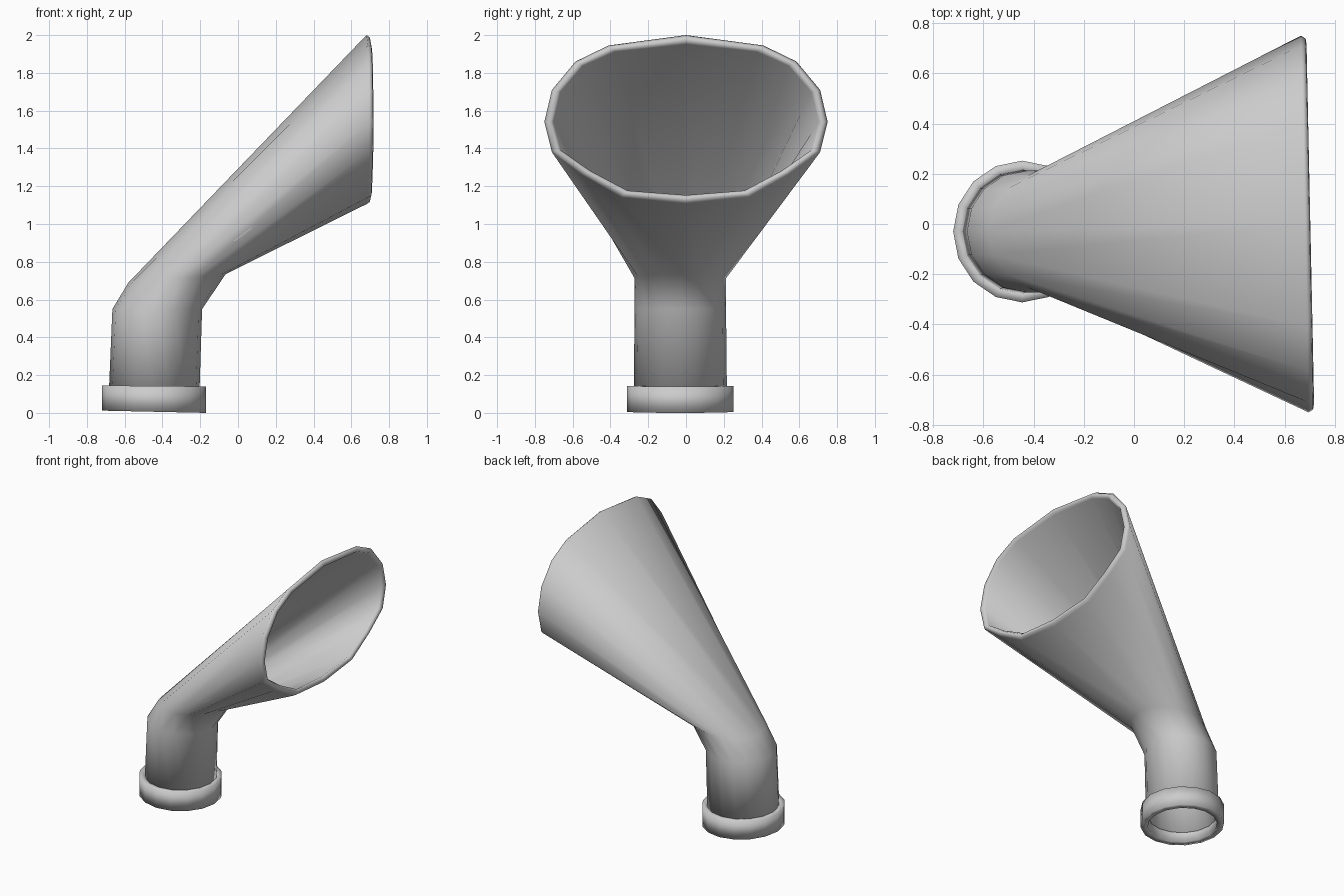
import bpy, bmesh
from math import sin, cos, pi
from mathutils import Vector

SIDES = 16

cube = bpy.data.objects.get("Cube")
if cube:
    bpy.data.objects.remove(cube, do_unlink=True)

# One plain painted-metal grey
grey = bpy.data.materials.new("grey_metal")
grey.use_nodes = True
GREY = (0.6, 0.6, 0.6, 1)
grey.diffuse_color = GREY
grey.node_tree.nodes["Principled BSDF"].inputs["Base Color"].default_value = GREY


def tilted_ring(back, front, half_width, inset=0.0):
    """Ellipse through a back and a front point (x, z); starts at the back."""
    a, b = Vector((back[0], -0.03, back[1])), Vector((front[0], -0.03, front[1]))
    mid, axis = (a + b) / 2, (a - b) / 2
    axis *= 1 - inset / axis.length
    w = half_width - inset
    return [mid + axis * cos(2 * pi * i / SIDES) + Vector((0, w * sin(2 * pi * i / SIDES), 0))
            for i in range(SIDES)]


# Half outline of the flared mouth (y, z), top to bottom
MOUTH = [(0, 2.0), (0.41, 1.945), (0.585, 1.86), (0.71, 1.71), (0.75, 1.54),
         (0.71, 1.38), (0.55, 1.26), (0.34, 1.14), (0, 1.105)]


def mouth_ring(inset, forward):
    outline = MOUTH + [(-y, z) for y, z in MOUTH[-2:0:-1]]
    centre_z = 1.55
    ring = []
    for y, z in outline:
        d = Vector((y, z - centre_z))
        d *= 1 - inset / d.length
        ring.append(Vector((0.68 - 0.02 * y + forward, d.x, centre_z + d.y)))
    return ring


def loft(name, rings, closed=False):
    """Skin a list of equal rings with quads."""
    bm = bmesh.new()
    loops = [[bm.verts.new(p) for p in ring] for ring in rings]
    pairs = list(zip(loops, loops[1:]))
    if closed:
        pairs.append((loops[-1], loops[0]))
    for a, b in pairs:
        for i in range(SIDES):
            j = (i + 1) % SIDES
            bm.faces.new((a[i], a[j], b[j], b[i]))
    bmesh.ops.recalc_face_normals(bm, faces=bm.faces)
    mesh = bpy.data.meshes.new(name)
    bm.to_mesh(mesh)
    bm.free()
    mesh.materials.append(grey)
    mesh.shade_smooth()
    obj = bpy.data.objects.new(name, mesh)
    bpy.context.collection.objects.link(obj)
    return obj


# Neck sections: back point, front point, half width
NECK = [((-0.685, 0.08), (-0.205, 0.08), 0.247),
        ((-0.665, 0.55), (-0.19, 0.55), 0.242),
        ((-0.58, 0.69), (-0.065, 0.735), 0.242)]
WALL = 0.02

# Hollow cowl: outer skin, rounded lip, inner skin
outer = [tilted_ring(*s) for s in NECK]
inner = [tilted_ring(*s, inset=WALL) for s in reversed(NECK)]
lip = [mouth_ring(0, 0), mouth_ring(0.012, 0.018), mouth_ring(0.035, 0.022),
       mouth_ring(0.048, 0.005)]
loft("cowl", outer + lip + inner, closed=True)

# Base collar around the foot of the neck
collar = [tilted_ring((-0.72, 0.145), (-0.17, 0.14), 0.282),
          tilted_ring((-0.72, 0.012), (-0.17, 0.0), 0.282),
          tilted_ring((-0.72, 0.012), (-0.17, 0.0), 0.282, 0.047),
          tilted_ring((-0.72, 0.145), (-0.17, 0.14), 0.282, 0.047)]
loft("base_collar", collar, closed=True)
